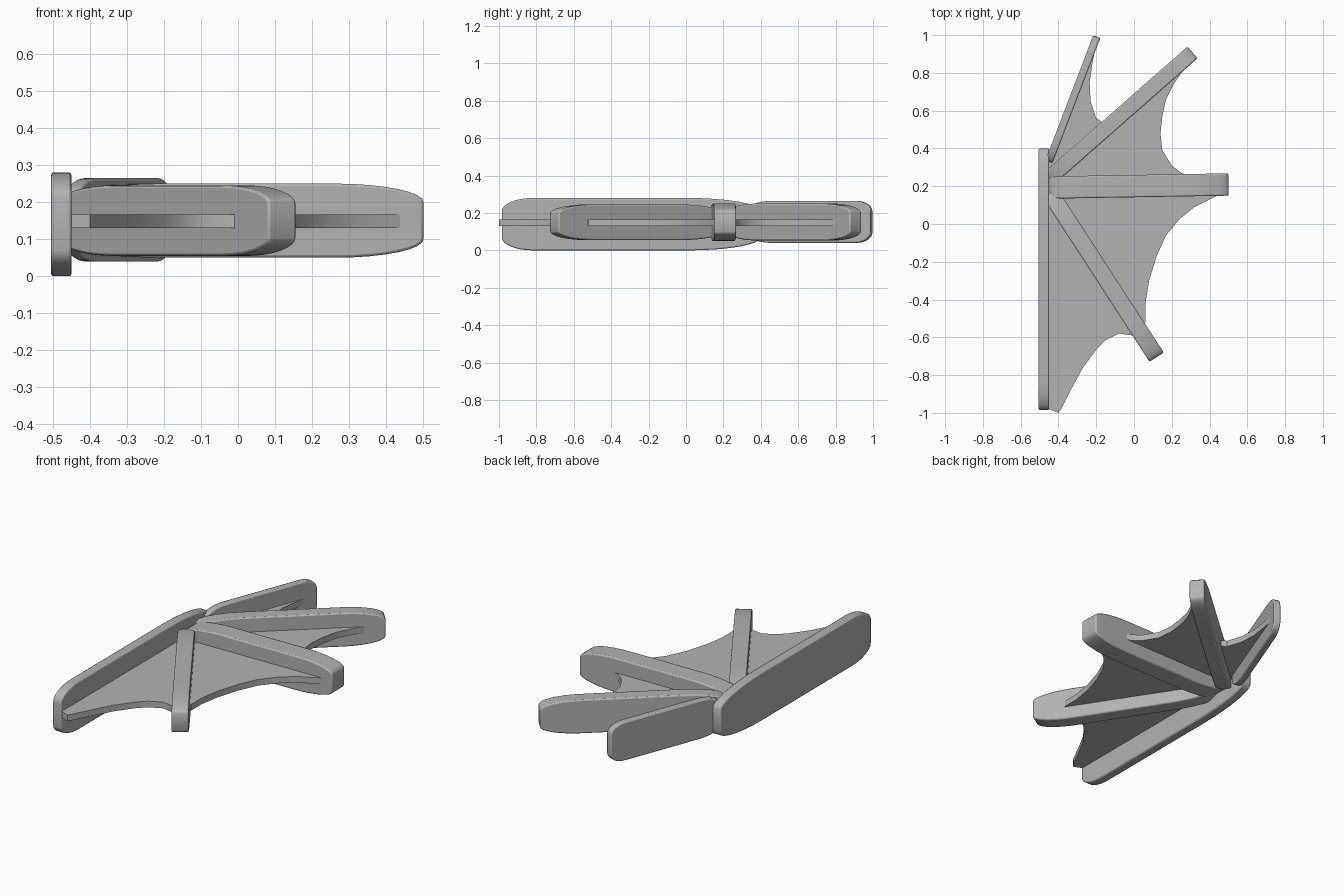
import bpy, bmesh, math
from mathutils import Vector

cube = bpy.data.objects.get("Cube")
if cube:
    bpy.data.objects.remove(cube)

# Single matte grey
grey = bpy.data.materials.new("matte grey")
grey.use_nodes = True
color = (0.45, 0.45, 0.45, 1)
grey.diffuse_color = color
grey.node_tree.nodes["Principled BSDF"].inputs["Base Color"].default_value = color


def prism(name, outline, depth, bevel=0):
    """Extrude a closed 3D outline along the depth vector."""
    bm = bmesh.new()
    base = bm.faces.new([bm.verts.new(p) for p in outline])
    new = bmesh.ops.extrude_face_region(bm, geom=[base])["geom"]
    bmesh.ops.translate(bm, vec=depth, verts=[v for v in new if isinstance(v, bmesh.types.BMVert)])
    bmesh.ops.recalc_face_normals(bm, faces=bm.faces[:])
    mesh = bpy.data.meshes.new(name)
    bm.to_mesh(mesh)
    bm.free()
    mesh.materials.append(grey)
    obj = bpy.data.objects.new(name, mesh)
    bpy.context.collection.objects.link(obj)
    if bevel:
        mod = obj.modifiers.new("soft edges", "BEVEL")
        mod.width = bevel
        mod.segments = 2
        mod.limit_method = "ANGLE"
        mod.angle_limit = math.radians(50)
    bpy.ops.object.select_all(action="DESELECT")
    obj.select_set(True)
    bpy.context.view_layer.objects.active = obj
    bpy.ops.object.shade_smooth_by_angle(angle=math.radians(35))
    return obj


def rib(name, start, end, width, low, high, taper_start, taper_end):
    """Upright plank between two plan points, its height easing down at both ends."""
    a, b = Vector((*start, 0)), Vector((*end, 0))
    axis = b - a
    side = Vector((-axis.y, axis.x, 0)).normalized() * width
    steps = 8
    ease = [(1 - math.cos(i / steps * math.pi / 2),
             0.5 + 0.5 * math.sin(i / steps * math.pi / 2)) for i in range(steps + 1)]
    profile = [(t * taper_start, h) for t, h in ease]
    profile += [(1 - t * taper_end, h) for t, h in reversed(ease)]
    mid, half = (low + high) / 2, (high - low) / 2
    up = Vector((0, 0, 1))
    top = [a + axis * t - side / 2 + up * (mid + half * h) for t, h in profile]
    bottom = [a + axis * t - side / 2 + up * (mid - half * h) for t, h in reversed(profile)]
    return prism(name, top + bottom, side, 0.007)


# Ribs fanning out from the hub
rib("leading_rib", (-0.477, 0.4), (-0.477, -0.985), 0.055, 0, 0.28, 0.28, 0.12)
rib("front_rib", (-0.45, 0.172), (0.12, -0.705), 0.09, 0.055, 0.245, 0.25, 0.22)
rib("middle_rib", (-0.45, 0.193), (0.5, 0.209), 0.118, 0.05, 0.25, 0.25, 0.25)
rib("rear_rib", (-0.45, 0.24), (0.31, 0.908), 0.082, 0.053, 0.25, 0.25, 0.22)
rib("trailing_rib", (-0.45, 0.33), (-0.197, 0.992), 0.04, 0.04, 0.265, 0.2, 0.13)

# Thin webbing with a scalloped outer edge
web = [(-0.47, 0.3), (-0.46, -0.975), (-0.4, -1), (-0.38, -0.97), (-0.33, -0.87),
       (-0.27, -0.76), (-0.2, -0.665), (-0.15, -0.615), (-0.08, -0.58), (-0.01, -0.59),
       (0.06, -0.52), (0.06, -0.42), (0.08, -0.3), (0.12, -0.17), (0.17, -0.06),
       (0.24, 0.025), (0.32, 0.09), (0.4, 0.13), (0.45, 0.155), (0.45, 0.22),
       (0.25, 0.27), (0.2, 0.31), (0.15, 0.39), (0.14, 0.48), (0.15, 0.57),
       (0.17, 0.66), (0.21, 0.74), (0.27, 0.83), (0.22, 0.83), (-0.17, 0.54),
       (-0.2, 0.56), (-0.23, 0.65), (-0.235, 0.75), (-0.22, 0.85), (-0.2, 0.96)]
prism("webbing", [(x, y, 0.13) for x, y in web], Vector((0, 0, 0.036)))
